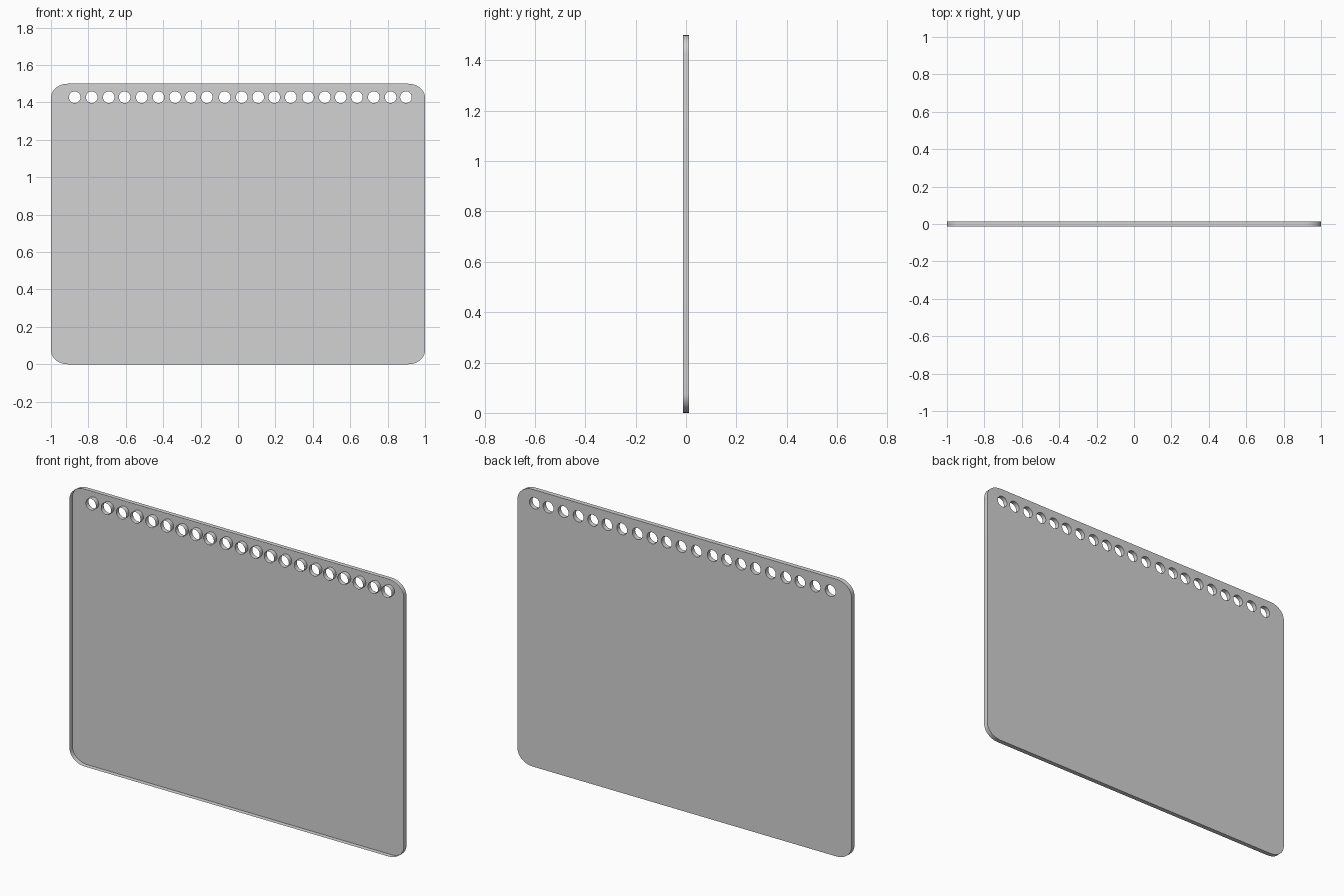
import bpy, bmesh, math

if "Cube" in bpy.data.objects:
    bpy.data.objects.remove(bpy.data.objects["Cube"])

HALF_DEPTH = 0.0125
RX, RZ = 0.09, 0.075          # corner radii of the sheet
HOLE_R, HOLE_Z = 0.031, 1.428
HOLE_X = [-.873, -.782, -.691, -.606, -.515, -.425, -.336, -.252, -.167, -.071, .02,
          .108, .194, .282, .375, .464, .549, .636, .726, .816, .898]

paper = bpy.data.materials.new("light_grey")
paper.diffuse_color = (0.65, 0.65, 0.65, 1)
paper.use_nodes = True
paper.node_tree.nodes["Principled BSDF"].inputs["Base Color"].default_value = paper.diffuse_color


def arc(cx, cz, rx, rz, start, sweep, steps):
    """Points along an elliptical arc in the XZ plane."""
    return [(cx + rx * math.cos(start + sweep * i / steps),
             cz + rz * math.sin(start + sweep * i / steps)) for i in range(steps + 1)]


bm = bmesh.new()


def add_loop(points):
    verts = [bm.verts.new((x, HALF_DEPTH, z)) for x, z in points]
    return [bm.edges.new((v, verts[i - 1])) for i, v in enumerate(verts)]


# rounded outline
outline = []
for k, (sx, top) in enumerate([(1, 1), (-1, 1), (-1, 0), (1, 0)]):
    cz = 1.5 - RZ if top else RZ
    outline += arc(sx * (1 - RX), cz, RX, RZ, k * math.pi / 2, math.pi / 2, 8)
rim = add_loop(outline)

# row of binding holes
for x in HOLE_X:
    rim += add_loop(arc(x, HOLE_Z, HOLE_R, HOLE_R, 0, 2 * math.pi, 24)[:-1])

# back sheet, with the holes kept open
bmesh.ops.triangle_fill(bm, use_beauty=True, use_dissolve=False, edges=rim, normal=(0, 1, 0))
inside = [f for f in bm.faces
          if any(math.hypot(f.calc_center_median().x - x,
                            f.calc_center_median().z - HOLE_Z) < HOLE_R * 0.98 for x in HOLE_X)]
if inside:
    bmesh.ops.delete(bm, geom=inside, context='FACES_ONLY')

# thin side walls and hole walls, open at the front
border = [e for e in bm.edges if e.is_boundary]
walls = bmesh.ops.extrude_edge_only(bm, edges=border)
for v in walls["geom"]:
    if isinstance(v, bmesh.types.BMVert):
        v.co.y = -HALF_DEPTH

# make the back sheet face backwards, walls following it
bmesh.ops.recalc_face_normals(bm, faces=bm.faces[:])
bm.normal_update()
if sum(f.normal.y * f.calc_area() for f in bm.faces) < 0:
    bmesh.ops.reverse_faces(bm, faces=bm.faces[:])

mesh = bpy.data.meshes.new("punched_sheet")
bm.to_mesh(mesh)
bm.free()
mesh.materials.append(paper)
sheet = bpy.data.objects.new("punched_sheet", mesh)
bpy.context.collection.objects.link(sheet)

# smooth the rounded walls, keep the sheet edges sharp
bpy.context.view_layer.objects.active = sheet
sheet.select_set(True)
bpy.ops.object.shade_smooth_by_angle(angle=math.radians(35))
